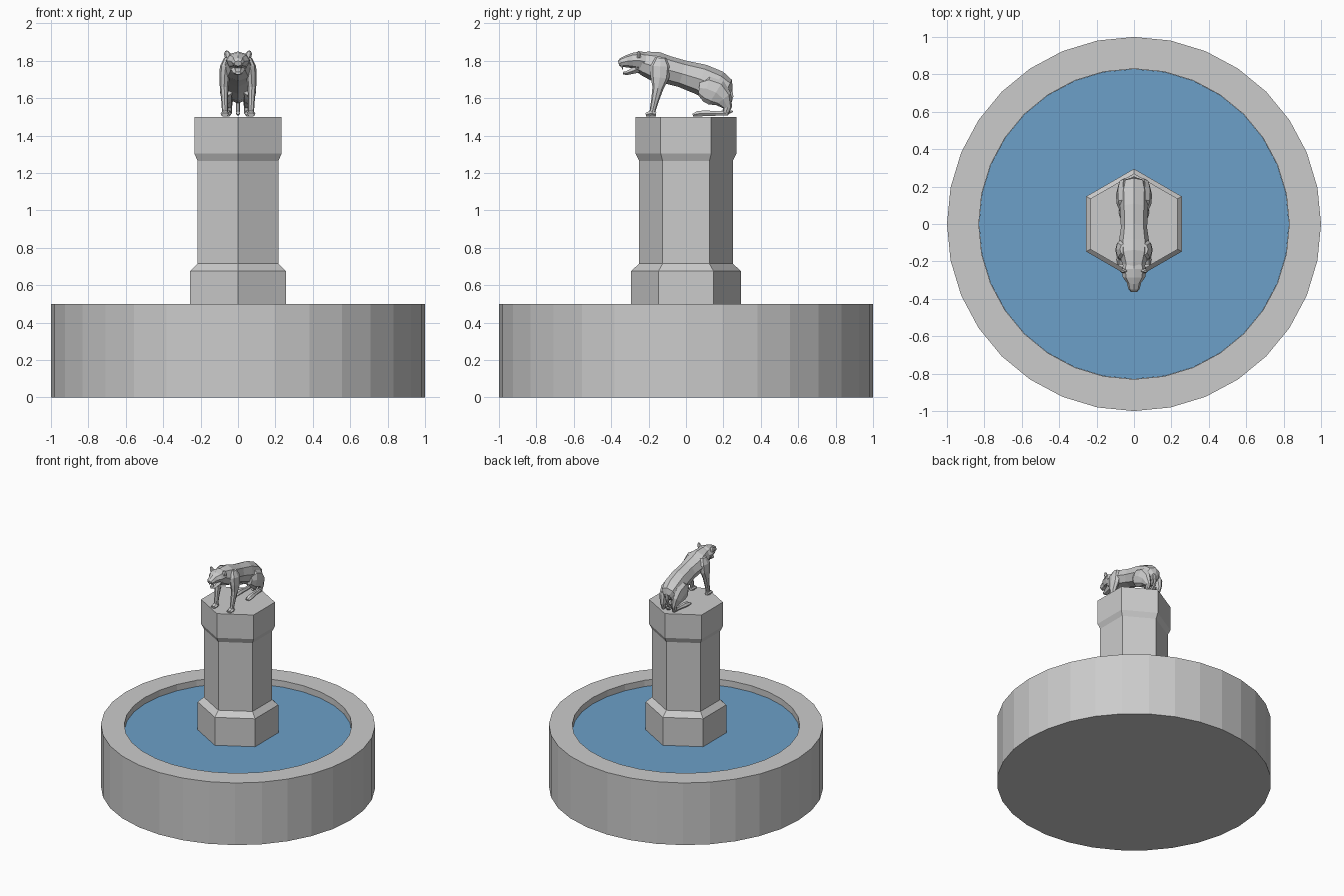
import bpy, bmesh
from math import sin, cos, pi
from mathutils import Vector


def skin(name, loops, mirror=False, mat=None):
    """Bridge successive vertex loops and cap both ends."""
    bm = bmesh.new()
    rings = [[bm.verts.new(p) for p in loop] for loop in loops]
    n = len(rings[0])
    for a, b in zip(rings, rings[1:]):
        for i in range(n):
            bm.faces.new((a[i], a[(i + 1) % n], b[(i + 1) % n], b[i]))
    bm.faces.new(rings[0])
    bm.faces.new(rings[-1])
    bmesh.ops.recalc_face_normals(bm, faces=bm.faces[:])
    me = bpy.data.meshes.new(name)
    bm.to_mesh(me)
    bm.free()
    ob = bpy.data.objects.new(name, me)
    bpy.context.collection.objects.link(ob)
    if mirror:
        ob.modifiers.new("mirror", 'MIRROR').use_mirror_merge = False
    if mat:
        me.materials.append(mat)
    return ob


def turned(name, profile, sides, mat=None):
    """Stack of regular polygons from (radius, z) pairs, a corner on +y."""
    return skin(name, [[(r * sin(2 * pi * i / sides), r * cos(2 * pi * i / sides), z)
                        for i in range(sides)] for r, z in profile], mat=mat)


def limb(name, path, sides=8, mirror=False):
    """Elliptical rings along a path of (x, y, z, half width, half depth)."""
    c = [Vector(p[:3]) for p in path]
    loops = []
    for k, (x, y, z, w, h) in enumerate(path):
        t = c[min(k + 1, len(c) - 1)] - c[max(k - 1, 0)]
        t.x = 0
        t.normalize()
        up = Vector((0, -t.z, t.y))
        loops.append([c[k] + Vector((w * cos(2 * pi * i / sides), 0, 0))
                      + up * h * sin(2 * pi * i / sides) for i in range(sides)])
    return skin(name, loops, mirror)


# basin and water
water_blue = bpy.data.materials.new("water_blue")
water_blue.diffuse_color = (0.15, 0.35, 0.58, 1)
turned("basin", [(1, 0), (1, 0.5), (0.83, 0.5), (0.83, 0.42)], 32)
turned("water", [(0.829, 0.43), (0.829, 0.45)], 32, water_blue)

# hexagonal pedestal
turned("pedestal", [(0.295, 0.43), (0.295, 0.675), (0.25, 0.715), (0.25, 1.265),
                    (0.27, 1.305), (0.27, 1.5)], 6)

# big cat: torso from rump to neck
limb("cat_torso", [(0, .238, 1.625, .03, .03), (0, .215, 1.635, .065, .07),
                   (0, .16, 1.662, .078, .088), (0, .08, 1.70, .075, .083),
                   (0, -.02, 1.73, .07, .073), (0, -.10, 1.752, .082, .074),
                   (0, -.16, 1.768, .08, .08), (0, -.22, 1.785, .06, .066),
                   (0, -.26, 1.795, .05, .05)])
# head, open jaw, ears, nose
limb("cat_head", [(0, -.20, 1.79, .052, .05), (0, -.245, 1.80, .066, .05),
                  (0, -.285, 1.80, .06, .042), (0, -.315, 1.797, .038, .033),
                  (0, -.345, 1.79, .031, .025), (0, -.36, 1.785, .02, .014)])
limb("cat_jaw", [(0, -.24, 1.765, .045, .03), (0, -.285, 1.745, .032, .018),
                 (0, -.32, 1.733, .024, .012), (0, -.336, 1.734, .014, .008)], 6)
limb("cat_fang", [(.016, -.342, 1.775, .005, .006), (.016, -.338, 1.75, .001, .001)],
     4, True)
limb("cat_ear", [(.05, -.25, 1.815, .02, .014), (.056, -.252, 1.838, .019, .011),
                 (.06, -.253, 1.853, .008, .005)], 6, True)

# front legs and paws
limb("cat_front_leg", [(.055, -.135, 1.815, .02, .03), (.066, -.138, 1.77, .031, .056),
                       (.072, -.14, 1.71, .028, .05), (.074, -.15, 1.655, .023, .03),
                       (.072, -.165, 1.59, .018, .021), (.07, -.178, 1.535, .016, .016),
                       (.07, -.182, 1.505, .018, .018)], 8, True)
limb("cat_front_paw", [(.07, -.16, 1.515, .015, .014), (.07, -.19, 1.518, .023, .018),
                       (.07, -.215, 1.511, .02, .011)], 6, True)

# folded hind legs and long feet
limb("cat_thigh", [(.05, .07, 1.655, .026, .04), (.06, .11, 1.65, .034, .07),
                   (.06, .16, 1.63, .036, .075), (.056, .20, 1.595, .03, .052),
                   (.05, .222, 1.55, .018, .024), (.048, .212, 1.518, .016, .017)],
     8, True)
limb("cat_hind_foot", [(.048, .225, 1.52, .014, .016), (.05, .16, 1.518, .016, .014),
                       (.056, .10, 1.519, .022, .018), (.058, .06, 1.516, .023, .016),
                       (.058, .036, 1.509, .016, .008)], 6, True)

# tail hanging behind and curling on the plinth
limb("cat_tail", [(0, .205, 1.70, .016, .016), (0, .232, 1.665, .014, .014),
                  (0, .243, 1.61, .012, .012), (0, .23, 1.56, .011, .011),
                  (0, .195, 1.525, .011, .011)], 6)
limb("cat_tail_tip", [(0, .185, 1.522, .011, .01), (0, .215, 1.517, .011, .011),
                      (0, .25, 1.53, .004, .005)], 6)
